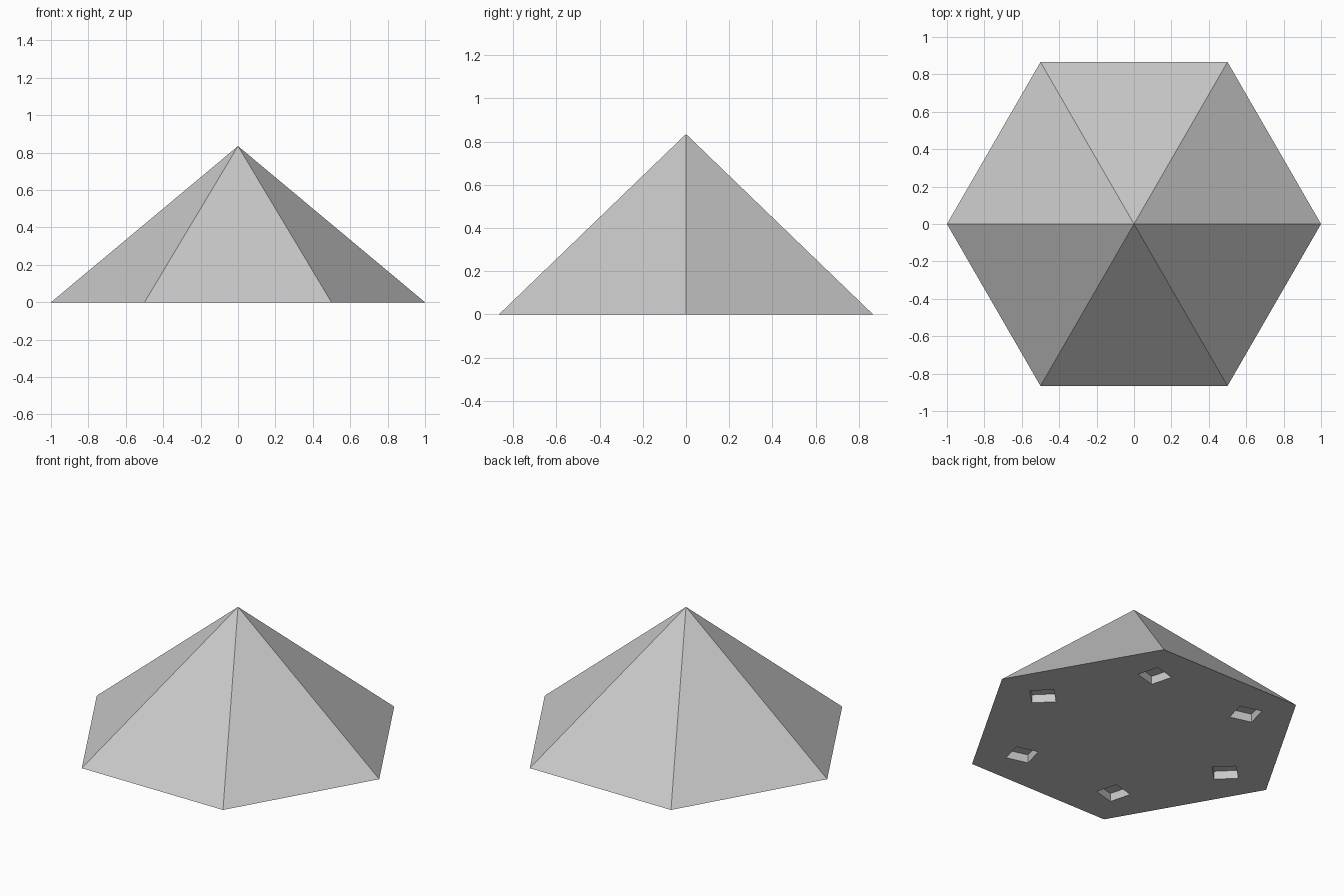
import bpy, bmesh
from math import cos, sin, radians
from mathutils import Matrix

HEIGHT = 0.835
SOCKET_RADIUS = 0.69
SOCKET_SIDE = 0.14
SOCKET_DEPTH = 0.053

cube = bpy.data.objects.get("Cube")
if cube:
    bpy.data.objects.remove(cube, do_unlink=True)

grey = bpy.data.materials.new("light grey")
grey.use_nodes = True
colour = (0.58, 0.58, 0.58, 1)
grey.diffuse_color = colour
grey.node_tree.nodes["Principled BSDF"].inputs["Base Color"].default_value = colour


def make_object(name, bm):
    bmesh.ops.recalc_face_normals(bm, faces=bm.faces)
    mesh = bpy.data.meshes.new(name)
    bm.to_mesh(mesh)
    bm.free()
    mesh.materials.append(grey)
    obj = bpy.data.objects.new(name, mesh)
    bpy.context.collection.objects.link(obj)
    return obj


# Solid six-sided pyramid with corners on the x axis
bm = bmesh.new()
base = [bm.verts.new((cos(radians(a)), sin(radians(a)), 0)) for a in range(0, 360, 60)]
apex = bm.verts.new((0, 0, HEIGHT))
bm.faces.new(base)
for i, corner in enumerate(base):
    bm.faces.new((corner, base[(i + 1) % 6], apex))
pyramid = make_object("hexagonal_pyramid", bm)

# Square cutters, one towards each corner, with a corner pointing outwards
bm = bmesh.new()
for a in range(0, 360, 60):
    place = (Matrix.Rotation(radians(a), 4, 'Z')
             @ Matrix.Translation((SOCKET_RADIUS, 0, 0))
             @ Matrix.Rotation(radians(45), 4, 'Z')
             @ Matrix.Diagonal((SOCKET_SIDE, SOCKET_SIDE, 2 * SOCKET_DEPTH, 1)))
    bmesh.ops.create_cube(bm, size=1, matrix=place)
cutter = make_object("socket_cutter", bm)
cutter.hide_render = True

# Sink the sockets into the underside, then drop the cutter
cut = pyramid.modifiers.new("sockets", 'BOOLEAN')
cut.operation = 'DIFFERENCE'
cut.solver = 'EXACT'
cut.object = cutter
bpy.context.view_layer.objects.active = pyramid
bpy.ops.object.modifier_apply(modifier=cut.name)
bpy.data.objects.remove(cutter, do_unlink=True)
